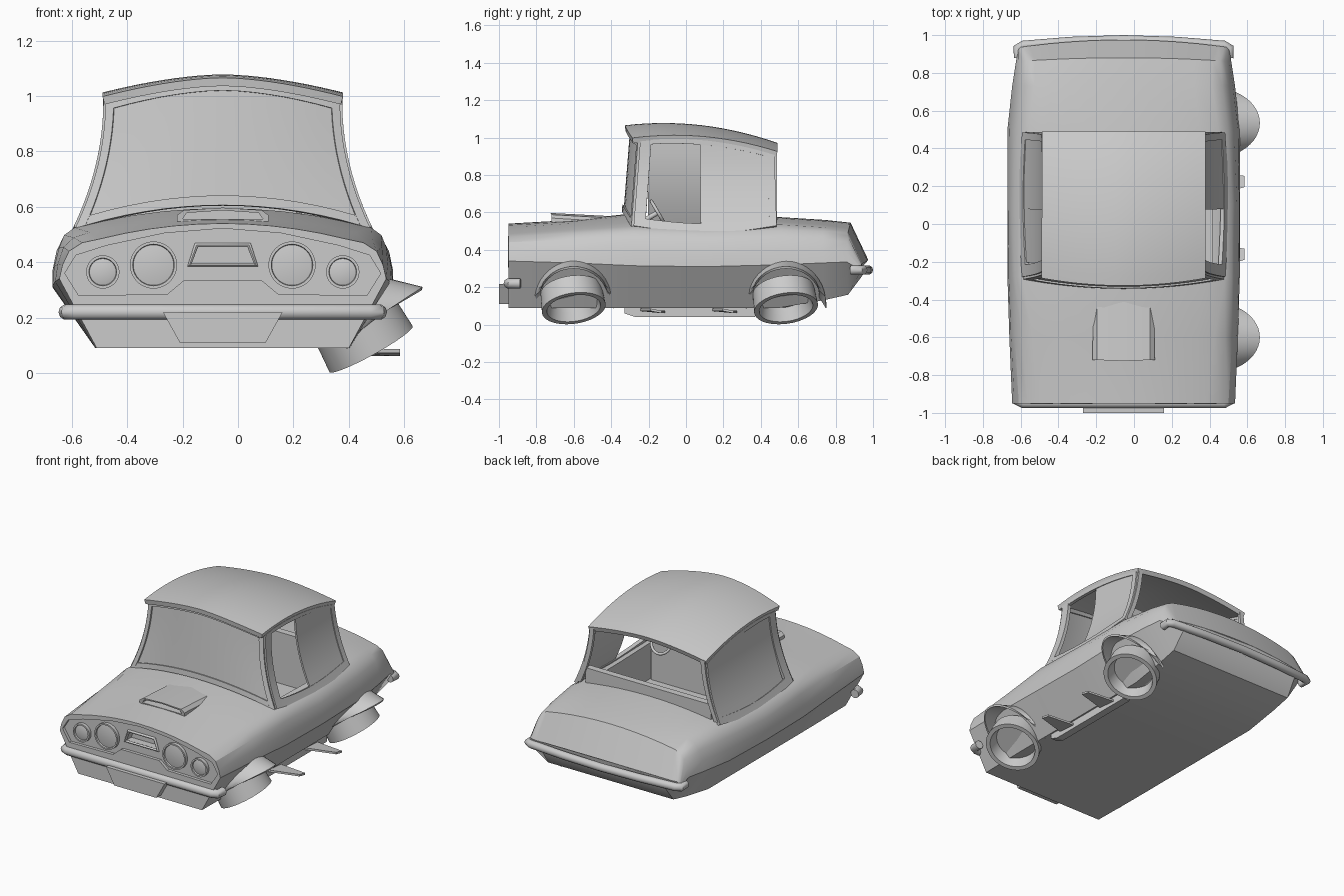
import bpy, bmesh, math
from mathutils import Vector

if "Cube" in bpy.data.objects:
    bpy.data.objects.remove(bpy.data.objects["Cube"])

CX = -0.055  # body centre line


def lerp(a, b, t):
    return a + (b - a) * t


def smooth(o, angle=30):
    bpy.ops.object.select_all(action='DESELECT')
    o.select_set(True)
    bpy.context.view_layer.objects.active = o
    bpy.ops.object.shade_smooth_by_angle(angle=math.radians(angle))
    return o


def apply(o, kind, **props):
    m = o.modifiers.new(kind, kind)
    for k, v in props.items():
        setattr(m, k, v)
    bpy.context.view_layer.objects.active = o
    bpy.ops.object.modifier_apply(modifier=m.name)
    return o


def mesh(name, verts, faces, loc=(0, 0, 0)):
    me = bpy.data.meshes.new(name)
    me.from_pydata([tuple(v) for v in verts], [], faces)
    bm = bmesh.new()
    bm.from_mesh(me)
    bmesh.ops.recalc_face_normals(bm, faces=bm.faces)
    bm.to_mesh(me)
    bm.free()
    o = bpy.data.objects.new(name, me)
    o.location = Vector(loc) + Vector((CX, 0, 0))
    bpy.context.collection.objects.link(o)
    return o


def loft(name, rings, caps=True, loc=(0, 0, 0)):
    n = len(rings[0])
    verts = [p for r in rings for p in r]
    faces = [(i*n + j, i*n + (j+1) % n, (i+1)*n + (j+1) % n, (i+1)*n + j)
             for i in range(len(rings) - 1) for j in range(n)]
    if caps:
        faces += [tuple(range(n)), tuple(range((len(rings)-1)*n, len(rings)*n))]
    return mesh(name, verts, faces, loc)


def prism(name, pts, y0, y1):
    return loft(name, [[(x, y, z) for x, z in pts] for y in (y0, y1)])


def box(name, x0, x1, y0, y1, z0, z1):
    return prism(name, [(x0, z0), (x1, z0), (x1, z1), (x0, z1)], y0, y1)


def cut(o, c):
    c.hide_render = True
    bpy.context.view_layer.update()
    apply(o, 'BOOLEAN', operation='DIFFERENCE', object=c, solver='EXACT')
    bpy.data.objects.remove(c)


def panel(name, f, u0, u1, v0, v1, t, n=14, m=8):
    verts = [f(lerp(u0, u1, i/n), lerp(v0, v1, j/m)) for i in range(n+1) for j in range(m+1)]
    faces = [(i*(m+1)+j, (i+1)*(m+1)+j, (i+1)*(m+1)+j+1, i*(m+1)+j+1) for i in range(n) for j in range(m)]
    o = mesh(name, verts, faces)
    return smooth(apply(o, 'SOLIDIFY', thickness=t, offset=0))


def tube(name, pts, r, cyclic=False):
    cu = bpy.data.curves.new(name, 'CURVE')
    cu.dimensions = '3D'
    cu.bevel_depth, cu.bevel_resolution, cu.use_fill_caps = r, 3, True
    s = cu.splines.new('POLY')
    s.points.add(len(pts) - 1)
    for p, q in zip(s.points, pts):
        p.co = (*q, 1)
    s.use_cyclic_u = cyclic
    o = bpy.data.objects.new(name, cu)
    o.location.x = CX
    bpy.context.collection.objects.link(o)
    bpy.ops.object.select_all(action='DESELECT')
    o.select_set(True)
    bpy.context.view_layer.objects.active = o
    bpy.ops.object.convert(target='MESH')
    return smooth(o, 40)


def lathe(name, prof, loc, axis, n=40):
    rings = [[(r*math.cos(2*math.pi*k/n), r*math.sin(2*math.pi*k/n), d) for k in range(n)] for r, d in prof]
    o = loft(name, rings, True, loc)
    o.rotation_mode = 'QUATERNION'
    o.rotation_quaternion = Vector(axis).to_track_quat('Z', 'Y')
    return smooth(o)


# body: y, bottom w/z, crease w/z, side w/z, shoulder w/z, top z, rear bow
sections = [
    (-.95, .455, .09, .59, .34, .555, .44, .44, .485, .54, 0),
    (-.6, .46, .09, .605, .33, .575, .455, .48, .508, .56, 0),
    (-.28, .46, .09, .615, .315, .59, .455, .535, .525, .595, 0),
    (.1, .46, .09, .615, .31, .60, .44, .53, .515, .595, 0),
    (.5, .46, .09, .615, .32, .585, .46, .50, .535, .575, 0),
    (.73, .46, .13, .59, .33, .555, .46, .47, .52, .56, .01),
    (.86, .46, .16, .57, .335, .535, .44, .47, .495, .545, .02),
    (.935, .45, .27, .555, .29, .55, .31, .5, .325, .345, .04)]
rings = []
for y, wb, zb, w, zc, w2, z2, w3, z3, zt, bow in sections:
    half = [(wb, zb), (w, zc), ((w+w2)/2 + .006, (zc+z2)/2), (w2, z2), ((w2+w3)/2 + .01, (z2+z3)/2 + .008)]
    half += [(w3*k/5, zt - (zt-z3)*(k/5)**2) for k in (5, 4, 3, 2, 1)]
    ring = half + [(0, zt)] + [(-x, z) for x, z in reversed(half)]
    rings.append([(x, y + bow*(1-(x/w)**2), z) for x, z in ring])
body = loft('body', rings)
cut(body, box('cabin_cutter', -.47, .47, -.25, .44, .3, .8))

# recessed nose panel with raised middle
right = [(.14, .335), (.2, .285), (.52, .28), (.57, .36), (.53, .425), (.42, .46), (.21, .505)]
cut(body, prism('nose_cutter', right + [(0, .522)] + [(-x, z) for x, z in reversed(right)], -1, -.93))
grille = [(-.12, .39), (.12, .39), (.095, .462), (-.095, .462)]
cut(body, prism('grille_cutter', grille, -1, -.87))
smooth(body)
tube('grille_frame', [(x, -.932, z) for x, z in grille], .01, True)

# headlights
for s in (-1, 1):
    for nm, x, z, r in (('big', .25, .39, .085), ('small', .433, .365, .06)):
        lathe(nm + '_headlight', [(r, -.02), (r, .022), (r-.01, .022), (r-.012, .012), (r*.5, .017), (.004, .018)],
              (s*x, -.93, z), (0, -1, 0))

# bumpers and front plate
tube('front_bumper', [(-.565, -.885, .22), (-.56, -.935, .22), (-.53, -.948, .22), (.53, -.948, .22),
                      (.56, -.935, .22), (.565, -.885, .22)], .028)
tube('rear_bumper', [(s*x, y, .292) for s, x, y in
     ((-1, .555, .88), (-1, .56, .93), (-1, .53, .945), (-1, .28, .965), (1, 0, .974), (1, .28, .965),
      (1, .53, .945), (1, .56, .93), (1, .555, .88))], .026)
prism('front_plate', [(-.155, .11), (.155, .11), (.215, .218), (-.215, .218)], -1, -.94)

# hood scoop
scoop = loft('hood_scoop', [
    [(-.165, -.715, .53), (.165, -.715, .53), (.165, -.72, .57), (.14, -.72, .588), (0, -.725, .597),
     (-.14, -.72, .588), (-.165, -.72, .57)],
    [(-.16, -.4, .53), (.16, -.4, .53), (.16, -.4, .55), (.14, -.4, .57), (0, -.4, .58),
     (-.14, -.4, .57), (-.16, -.4, .55)]])
cut(scoop, prism('scoop_cutter', [(-.145, .556), (.145, .556), (.13, .578), (0, .587), (-.13, .578)], -.8, -.66))
smooth(scoop)


# roof and cabin surfaces
def roof_z(u, y):
    return 1.063 - .29*(y + .12)**2 - lerp(.072, .045, (y + .3)/.8)*abs(u)**1.7


def half_x(z):
    return .42 + .11*(max(0, .98 - z)/.46)**2


def roof(u, v):
    y = lerp(-.285 - .04*(1 - u*u), .485, v)
    return (u*.43, y, roof_z(u, y))


def windshield(u, v):
    zs = lerp(.52, .975, v)
    z = lerp(.605 - .085*u*u, roof_z(u, -.28) - .01, v)
    return (u*half_x(zs), lerp(-.28, -.245, v) - .05*(1-u*u), z)


def side(s):
    def f(u, v):
        y = lerp(-.28, .485, u)
        low = .525 - .04*math.sin(math.pi*u)
        z = lerp(low, roof_z(1, y) - .005, v)
        return (s*half_x(z), y + (.035*v if u < .1 else 0) - .012*v*u, z)
    return f


def frame(name, f, u0, u1, v0, v1, a, b, c, d, t):
    panel(name + '_post_1', f, u0, u0+a, v0, v1, t, 2, 12)
    panel(name + '_post_2', f, u1-b, u1, v0, v1, t, 2, 12)
    panel(name + '_sill', f, u0+a, u1-b, v0, v0+c, t, 14, 2)
    panel(name + '_header', f, u0+a, u1-b, v1-d, v1, t, 14, 2)


panel('roof', roof, -1, 1, 0, 1, .03, 20, 14)
frame('windshield', windshield, -1, 1, 0, 1, .07, .07, .08, .06, .026)
panel('windshield_glass', windshield, -.94, .94, .07, .95, .008)
for s in (-1, 1):
    frame('side_window', side(s), 0, 1, 0, 1, .08, .05, .1, .05, .022)
    panel('rear_side_glass', side(s), .47, .96, .08, .96, .012)
panel('left_front_glass', side(-1), .1, .475, .08, .96, .006)

# rear window opening: posts, header and seat back below
for s in (-1, 1):
    panel('rear_post', lambda u, v: (s*(half_x(lerp(.54, .92, v)) - u), .477, lerp(.54, .925, v)),
          0, .03, 0, 1, .02, 2, 10)
box('rear_seat_back', -.46, .46, .43, .475, .3, .64)
box('dashboard', -.46, .46, -.27, -.21, .3, .56)

# steering wheel
c, ax = Vector((.34, -.15, .60)), Vector((0, .85, .5)).normalized()
up = Vector((1, 0, 0)).cross(ax)
tube('steering_wheel', [c + .07*(math.cos(t)*Vector((1, 0, 0)) + math.sin(t)*up)
                        for t in [k*math.pi/12 for k in range(24)]], .009, True)
tube('steering_column', [c, c - ax*.1], .014)
tube('steering_spoke', [c - Vector((.07, 0, 0)), c + Vector((.07, 0, 0))], .008)

# tilted wheels and flared arches on the right side only
for nm, y in (('front', -.6), ('rear', .535)):
    lathe(nm + '_wheel', [(.08, -.13), (.165, -.11), (.172, 0), (.145, 0), (.125, -.075), (.004, -.075)],
          (.535, y, .087), (.48, .13, -.87))

    def arch(u, v, y=y):
        t = math.pi*u
        zi = .09 + .245*math.sin(t)
        xi = .455 + .155*min(1, (zi - .09)/.23)
        inner = Vector((xi - .01, y + .215*math.cos(t), zi))
        outer = Vector((.47 + .25*math.sin(t), y + .18*math.cos(t), .15 + .155*math.sin(t)))
        return inner.lerp(outer, v)
    panel(nm + '_wheel_arch', arch, 0, 1, 0, 1, .012, 24, 3)

# side step rail and foot blades
loft('step_rail', [[(x, -.33, .09), (x, .37, .09), (x, .37, .04), (x, -.27, .04), (x, -.33, .06)] for x in (.4, .45)])
for y in (-.18, .205):
    loft('step_blade', [[(.43, y-.07, z+.008), (.43, y+.07, z-.004), (.64, y+.05, z-.004), (.64, y-.01, z+.008)]
                        for z in (.065, .078)])
